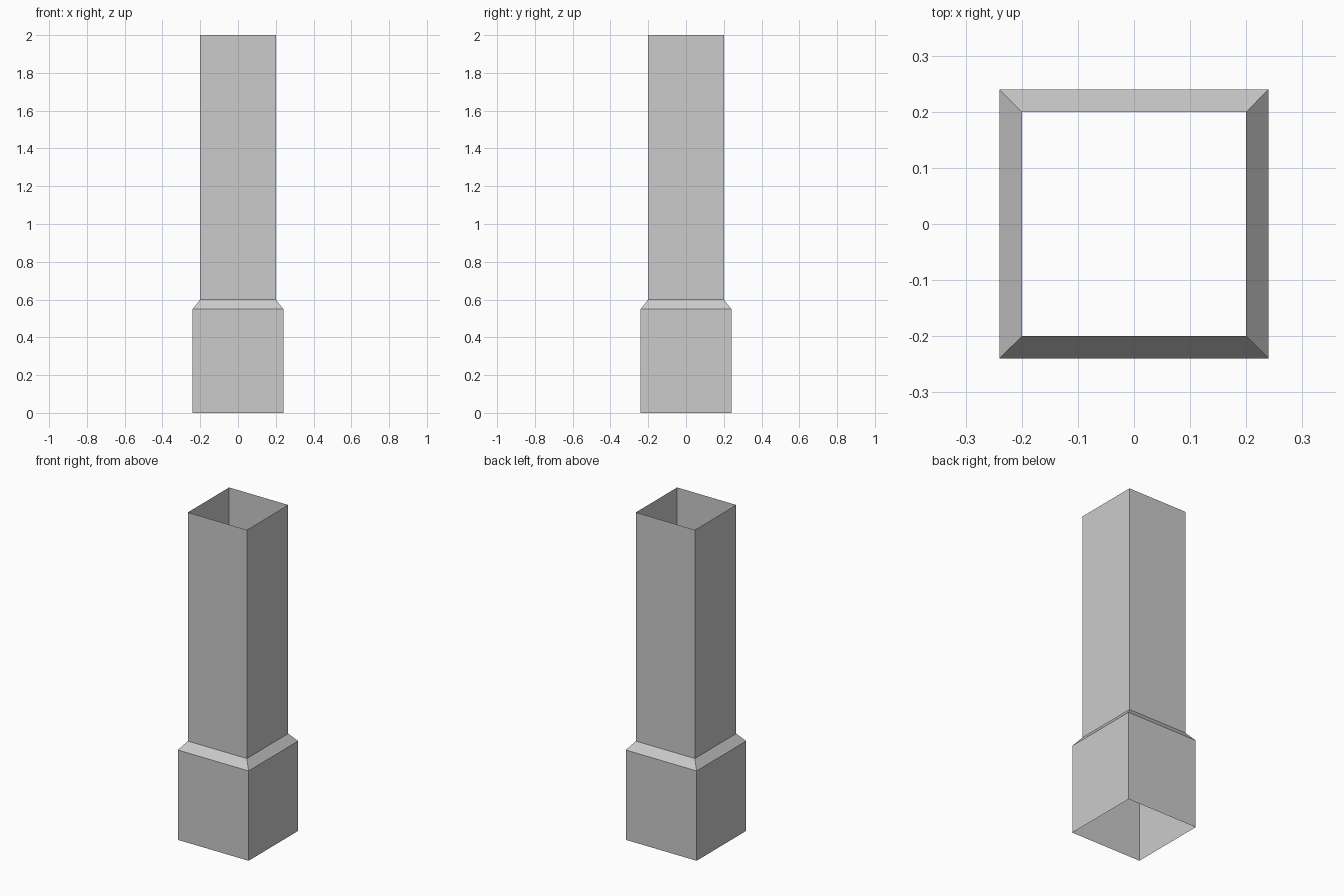
import bpy, bmesh

if "Cube" in bpy.data.objects:
    bpy.data.objects.remove(bpy.data.objects["Cube"])

# Half-width and height of each square ring: base, shoulder, neck, top
PROFILE = [(0.24, 0.0), (0.24, 0.55), (0.20, 0.60), (0.20, 2.0)]
CORNERS = [(-1, -1), (1, -1), (1, 1), (-1, 1)]

# Open-ended square post skin with a wider chamfered base
bm = bmesh.new()
rings = [[bm.verts.new((x * w, y * w, z)) for x, y in CORNERS] for w, z in PROFILE]
for low, high in zip(rings, rings[1:]):
    for i in range(4):
        j = (i + 1) % 4
        bm.faces.new((low[i], low[j], high[j], high[i]))

mesh = bpy.data.meshes.new("square_post")
bm.to_mesh(mesh)
bm.free()
post = bpy.data.objects.new("square_post", mesh)
bpy.context.collection.objects.link(post)
